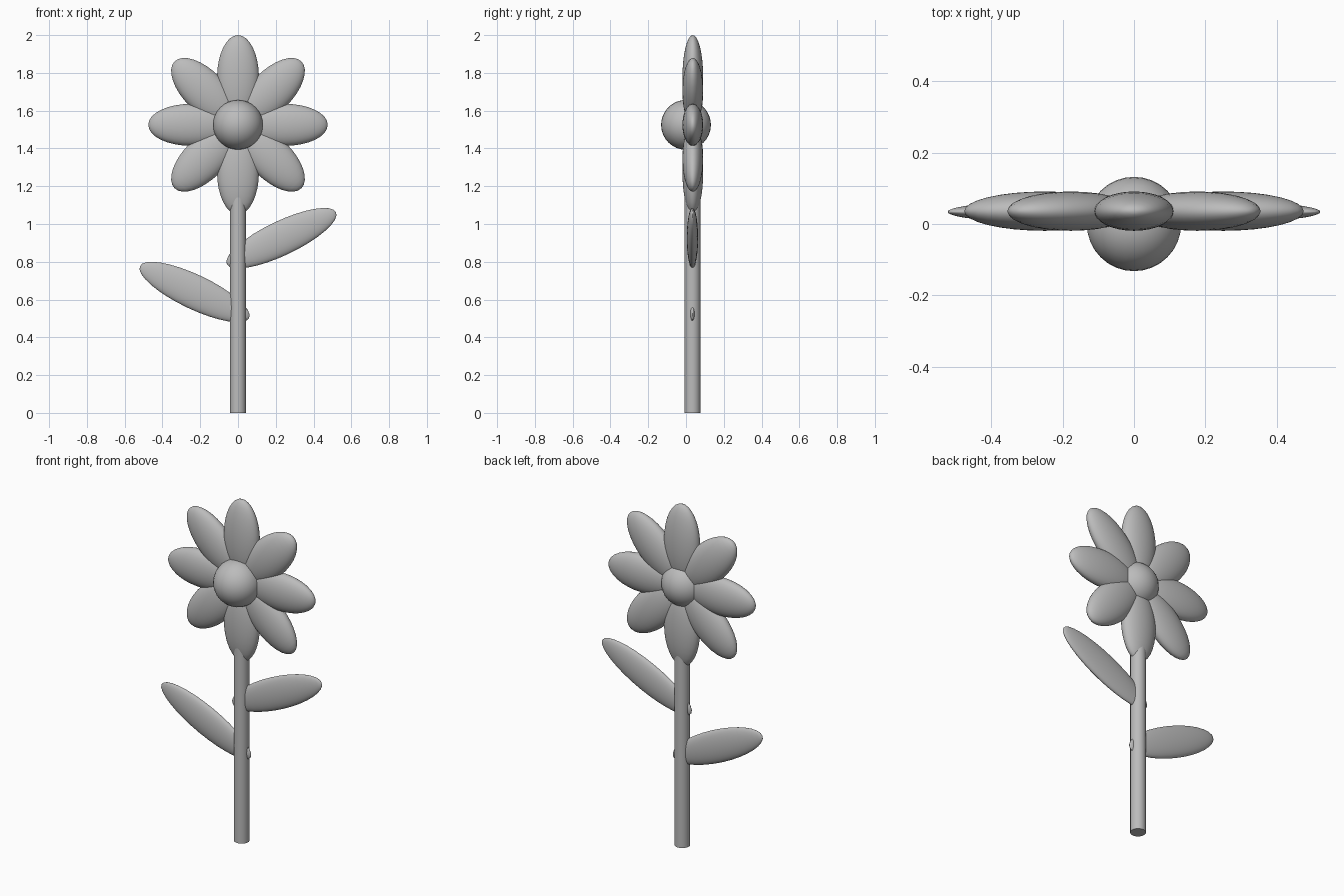
import bpy
import math
from mathutils import Matrix, Vector

cube = bpy.data.objects.get("Cube")
if cube:
    bpy.data.objects.remove(cube, do_unlink=True)

# Single plain grey for the whole flower
grey = bpy.data.materials.new("plain_grey")
grey.use_nodes = True
colour = (0.5, 0.5, 0.5, 1.0)
grey.diffuse_color = colour
grey.node_tree.nodes["Principled BSDF"].inputs["Base Color"].default_value = colour

PLANE_Y = 0.036      # depth of the stem, petals and leaves
HEAD_Z = 1.525       # height of the flower head


def finish(name):
    obj = bpy.context.object
    obj.name = name
    obj.data.materials.append(grey)
    bpy.ops.object.shade_smooth_by_angle(angle=math.radians(40))
    return obj


def ellipsoid(name, centre, radii, angle=0.0):
    """Ellipsoid whose long axis (poles) is tilted by angle above +x."""
    bpy.ops.mesh.primitive_uv_sphere_add(segments=32, ring_count=16, radius=1)
    obj = bpy.context.object
    length, width, depth = radii
    shape = Matrix.Diagonal((width, depth, length, 1))
    turn = Matrix.Rotation(math.pi / 2 - angle, 4, "Y")
    obj.data.transform(turn @ shape)
    obj.location = centre
    return finish(name)


# Stem, running up into the lowest petal
STEM_TOP = 1.4
bpy.ops.mesh.primitive_cylinder_add(vertices=32, radius=0.042, depth=STEM_TOP,
                                    location=(0, PLANE_Y - 0.002, STEM_TOP / 2))
finish("stem")

# Round flower centre
ellipsoid("flower_centre", (0, 0, HEAD_Z), (0.132, 0.132, 0.132))

# Ring of eight petals
for i in range(8):
    a = i * math.pi / 4
    centre = Vector((0.25 * math.cos(a), PLANE_Y, HEAD_Z + 0.25 * math.sin(a)))
    ellipsoid(f"petal_{i + 1}", centre, (0.225, 0.111, 0.055), a)

# Two leaves, tilted upward on opposite sides
TILT = math.radians(25.4)
LEAF = (0.32, 0.091, 0.03)
ellipsoid("leaf_left", (0.23, PLANE_Y - 0.002, 0.925), LEAF, TILT)
ellipsoid("leaf_right", (-0.23, PLANE_Y - 0.002, 0.64), LEAF, math.pi - TILT)
